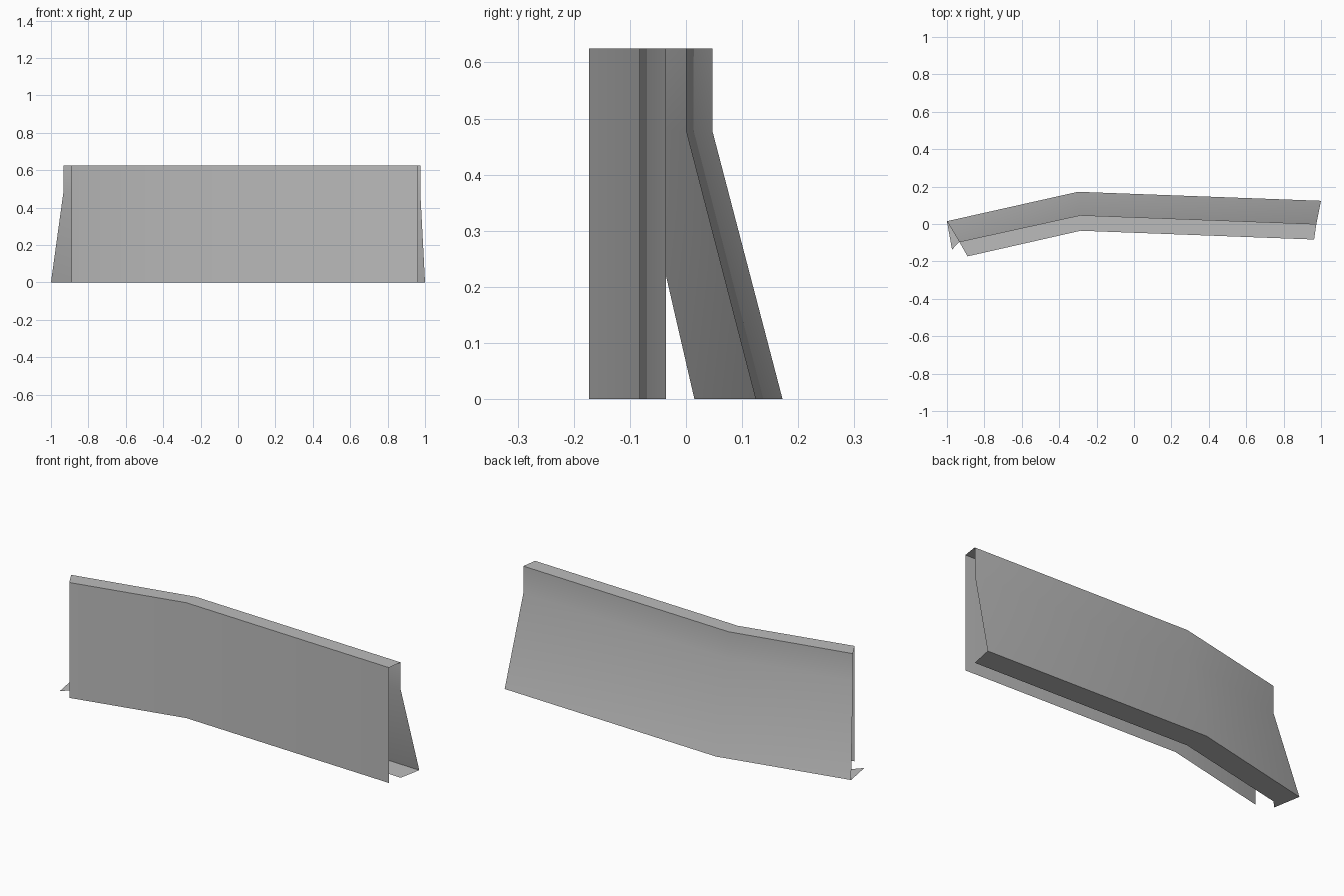
import bpy, bmesh

if "Cube" in bpy.data.objects:
    bpy.data.objects.remove(bpy.data.objects["Cube"])

# Plan points at the three stations (left end, bend, right end)
front = [(-0.89, -0.173), (-0.285, -0.036), (0.963, -0.083)]
back_top = [(-0.934, -0.095), (-0.287, 0.047), (0.975, 0.0)]
back_foot = [(-1.0, 0.015), (-0.30, 0.172), (1.0, 0.124)]

# Cross-section: front foot, front top, back top, start of slope, back foot, inner lip
section = [(front, 0), (front, 0.625), (back_top, 0.625),
           (back_top, 0.478), (back_foot, 0), (back_top, 0)]

mat = bpy.data.materials.new("plain grey")
mat.diffuse_color = (0.5, 0.5, 0.5, 1)
mat.use_nodes = True
mat.node_tree.nodes["Principled BSDF"].inputs["Base Color"].default_value = mat.diffuse_color

# Bent open-ended wall shell
bm = bmesh.new()
rows = [[bm.verts.new((*line[s], z)) for line, z in section] for s in range(3)]
for a, b in zip(rows, rows[1:]):
    for i in range(len(section) - 1):
        bm.faces.new((a[i], b[i], b[i + 1], a[i + 1]))

# Small pointed tab on the left end of the foot lip
tip = bm.verts.new((-0.973, -0.137, 0))
bm.faces.new((rows[0][4], rows[0][5], tip))

mesh = bpy.data.meshes.new("barrier_wall")
bm.to_mesh(mesh)
bm.free()
mesh.materials.append(mat)
wall = bpy.data.objects.new("barrier_wall", mesh)
bpy.context.collection.objects.link(wall)

# Smooth the shallow bends, keep the edges sharp
bpy.context.view_layer.objects.active = wall
wall.select_set(True)
bpy.ops.object.shade_smooth_by_angle(angle=0.6)
